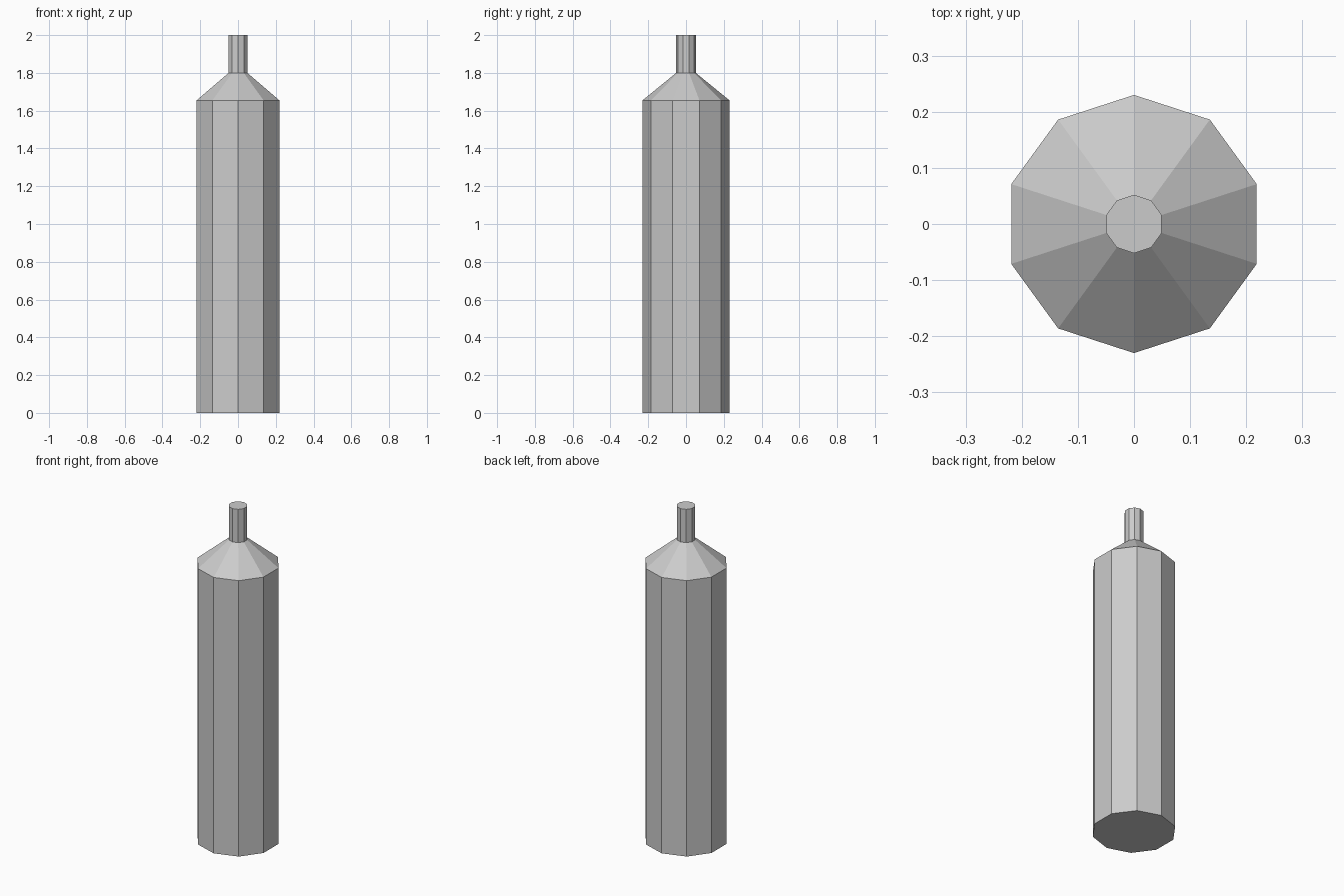
import bpy, bmesh
from math import cos, sin, pi

if "Cube" in bpy.data.objects:
    bpy.data.objects.remove(bpy.data.objects["Cube"])

SIDES = 10
# Bottle outline: (radius, height) from base to mouth
PROFILE = [(0.23, 0.0), (0.23, 1.655), (0.052, 1.80), (0.052, 2.0)]


def lathe(name, profile, sides):
    bm = bmesh.new()
    rings = []
    for r, z in profile:
        angles = [pi / 2 + 2 * pi * i / sides for i in range(sides)]
        rings.append([bm.verts.new((r * cos(a), r * sin(a), z)) for a in angles])
    # Side walls
    for low, high in zip(rings, rings[1:]):
        for i in range(sides):
            j = (i + 1) % sides
            bm.faces.new((low[i], low[j], high[j], high[i]))
    # Flat base and top
    bm.faces.new(rings[0][::-1])
    bm.faces.new(rings[-1])
    mesh = bpy.data.meshes.new(name)
    bm.to_mesh(mesh)
    bm.free()
    obj = bpy.data.objects.new(name, mesh)
    bpy.context.collection.objects.link(obj)
    return obj


# Body, sloped shoulder and neck in one closed shell
lathe("bottle", PROFILE, SIDES)
